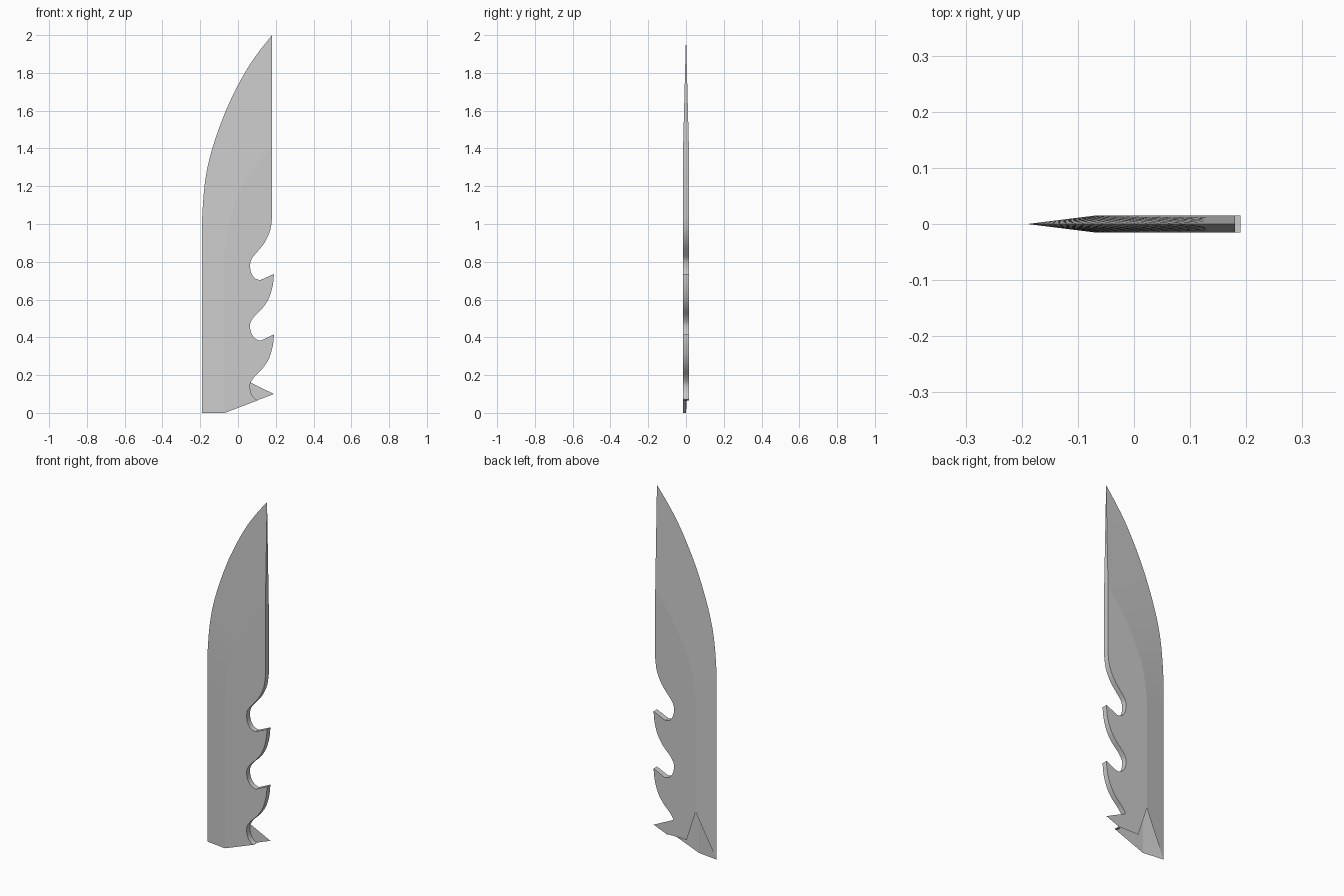
import bpy, bmesh, math

if "Cube" in bpy.data.objects:
    bpy.data.objects.remove(bpy.data.objects["Cube"])

T = 0.015          # half thickness
TAPER_Z = 1.42     # height where the bevel reaches the spine


def spline(pts, n=3):
    """Catmull-Rom curve through 2D points."""
    p = [pts[0]] + pts + [pts[-1]]
    out = []
    for i in range(1, len(p) - 2):
        a, b, c, d = p[i - 1:i + 3]
        for k in range(n):
            t = k / n
            out.append(tuple(0.5 * (2 * b[j] + (c[j] - a[j]) * t
                             + (2 * a[j] - 5 * b[j] + 4 * c[j] - d[j]) * t * t
                             + (3 * b[j] - a[j] - 3 * c[j] + d[j]) * t ** 3)
                             for j in (0, 1)))
    return out + [pts[-1]]


# Cutting edge, and the matching bevel line that runs into the spine
edge = [(-.19, 0)] + spline([(-.19, .9), (-.189, 1.05), (-.175, 1.22), (-.15, 1.35), (-.11, 1.48),
                             (-.06, 1.61), (0, 1.735), (.06, 1.84), (.12, 1.925)])
bevel = [(-.07, 0)] + spline([(-.07, .87), (-.05, 1.01), (-.01, 1.13), (.05, 1.24),
                              (.11, 1.33), (.18, TAPER_Z)])
bevel += spline([(.18, TAPER_Z), (.18, 1.6), (.18, 1.75), (.18, 1.87)])[1:]
K = next(i for i, p in enumerate(bevel) if p[1] >= TAPER_Z - 1e-6)

# Saw-tooth spine, listed downwards
first = spline([(.18, 1.03), (.17, .965), (.14, .9), (.1, .85), (.072, .815), (.064, .78),
                (.07, .74), (.09, .712), (.118, .703)])
notch = [(.19, .735), (.185, .68), (.165, .61), (.13, .555), (.09, .515), (.067, .48),
         (.064, .45), (.075, .412), (.1, .388), (.122, .383)]
second = spline(notch)
third = spline([(x, z - .32) for x, z in notch[:-1]] + [(.112, .07)])
spine = first + second + third

bm = bmesh.new()
tip = bm.verts.new((.18, 0, 2))
edge_v = [bm.verts.new((x, 0, z)) for x, z in edge]
sides = []
flats = []
for s in (-1, 1):
    # Bevelled cutting side
    bv = []
    for i, (x, z) in enumerate(bevel):
        y = T if i <= K else T * (2 - z) / (2 - TAPER_Z)
        if i == 0 and s == 1:
            z = .24
        bv.append(bm.verts.new((min(x, .18), s * y, z)))
    for i in range(len(bv) - 1):
        bm.faces.new([edge_v[i], edge_v[i + 1], bv[i + 1], bv[i]][::-s])
    bm.faces.new([edge_v[-1], tip, bv[-1]][::-s])
    # Flat side: the back is cut short at the bottom and keeps the last barb
    sv = [bm.verts.new((x, s * T, z)) for x, z in spine]
    loop = bv[:K + 1] + sv
    if s == 1:
        cut = len(spine) - len(third) + 16
        loop = bv[:K + 1] + sv[:cut]
        loop += [bm.verts.new((.19, T, .1)), sv[-1], bm.verts.new((-.015, T, .07))]
    flats.append(bm.faces.new(loop[::-s]))
    sides.append([tip] + bv[:K - 1:-1] + sv)

# Spine wall joining both sides
f, b = sides
bm.faces.new([tip, f[1], b[1]])
for i in range(1, len(f) - 1):
    bm.faces.new([f[i], f[i + 1], b[i + 1], b[i]])
bmesh.ops.recalc_face_normals(bm, faces=bm.faces[:])
bm.faces.index_update()
flat_ids = [q.index for q in flats]

me = bpy.data.meshes.new("knife_blade")
bm.to_mesh(me)
bm.free()
ob = bpy.data.objects.new("knife_blade", me)
bpy.context.collection.objects.link(ob)
bpy.context.view_layer.objects.active = ob
ob.select_set(True)
bpy.ops.object.shade_smooth_by_angle(angle=math.radians(35))
for i in flat_ids:
    me.polygons[i].use_smooth = False
